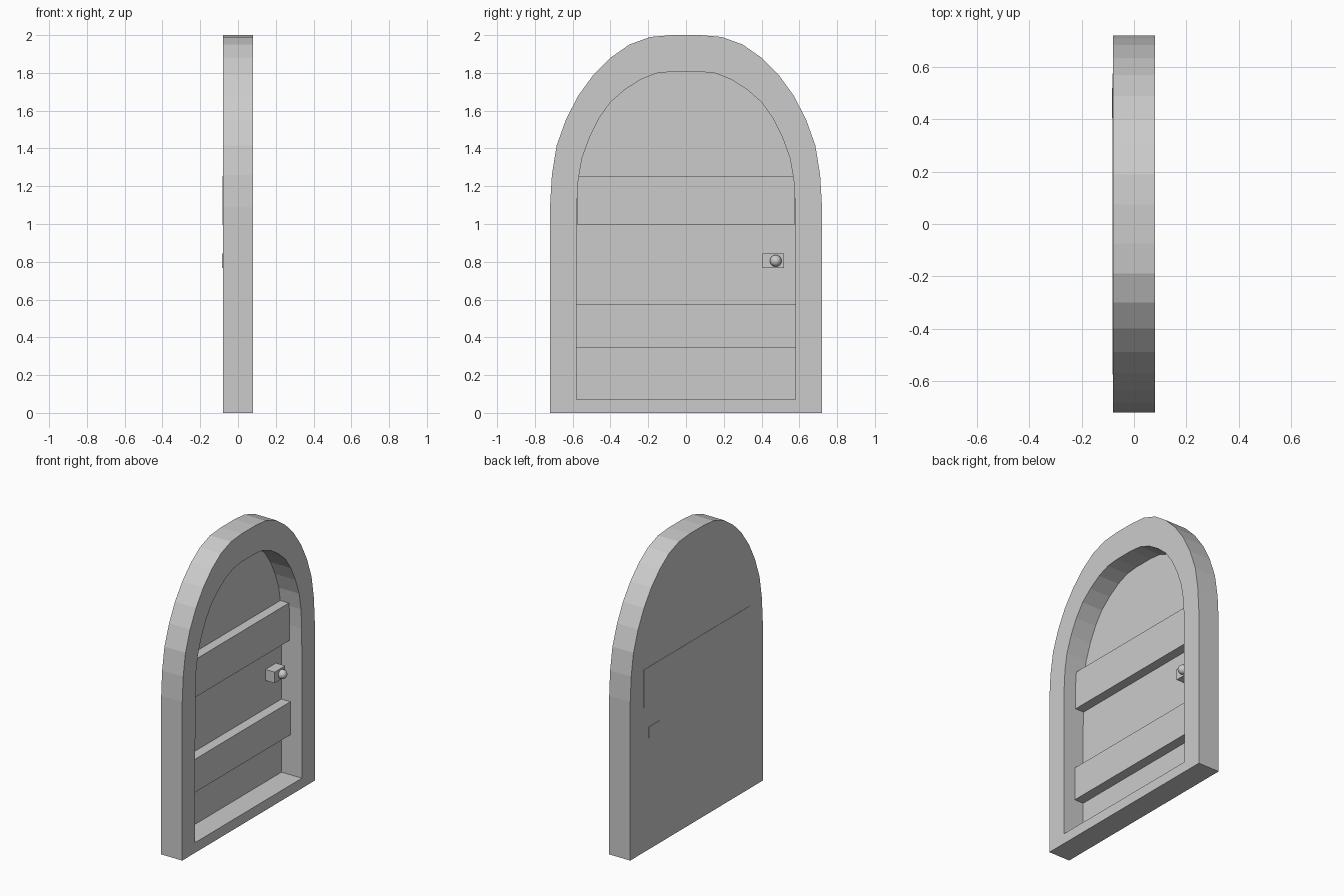
import bpy, bmesh

if "Cube" in bpy.data.objects:
    bpy.data.objects.remove(bpy.data.objects["Cube"])

# Right-hand half profiles (y, z), from the sill up to the crown
OUTER = [(0.72, 0), (0.72, 1.09), (0.71, 1.26), (0.685, 1.415), (0.635, 1.555), (0.57, 1.68),
         (0.49, 1.79), (0.40, 1.88), (0.30, 1.95), (0.19, 1.99), (0.075, 2.0)]
INNER = [(0.58, 0.07), (0.578, 1.10), (0.57, 1.235), (0.55, 1.35), (0.51, 1.46), (0.46, 1.56),
         (0.40, 1.645), (0.325, 1.71), (0.24, 1.765), (0.155, 1.798), (0.07, 1.807)]


def finish(bm, name):
    bmesh.ops.recalc_face_normals(bm, faces=bm.faces)
    mesh = bpy.data.meshes.new(name)
    bm.to_mesh(mesh)
    bm.free()
    obj = bpy.data.objects.new(name, mesh)
    bpy.context.collection.objects.link(obj)
    return obj


def ring(bm, half, x):
    pts = half + [(-y, z) for y, z in reversed(half)]
    return [bm.verts.new((x, y, z)) for y, z in pts]


def box(name, x, y, z):
    bm = bmesh.new()
    bmesh.ops.create_cube(bm, size=1)
    for v in bm.verts:
        v.co = [r[0] if c < 0 else r[1] for c, r in zip(v.co, (x, y, z))]
    return finish(bm, name)


# Arched frame with the door panel recessed almost to the back
bm = bmesh.new()
rings = [ring(bm, OUTER, -0.08), ring(bm, OUTER, 0.08),
         ring(bm, INNER, 0.08), ring(bm, INNER, -0.075)]
for a, b in zip(rings, rings[1:]):
    for i in range(len(a)):
        j = (i + 1) % len(a)
        bm.faces.new((a[i], a[j], b[j], b[i]))
bm.faces.new(rings[0])
bm.faces.new(rings[-1])
finish(bm, "arched_door")

# Horizontal braces, showing slightly through the back
box("lower_brace", (-0.08, -0.007), (-0.579, 0.579), (0.345, 0.573))
box("upper_brace", (-0.082, -0.01), (-0.575, 0.575), (0.995, 1.255))

# Latch block and round knob
box("latch_block", (-0.084, -0.005), (0.405, 0.52), (0.767, 0.843))
bm = bmesh.new()
bmesh.ops.create_uvsphere(bm, u_segments=24, v_segments=12, radius=0.031)
bmesh.ops.translate(bm, verts=bm.verts, vec=(0.005, 0.475, 0.805))
for f in bm.faces:
    f.smooth = True
finish(bm, "knob")
